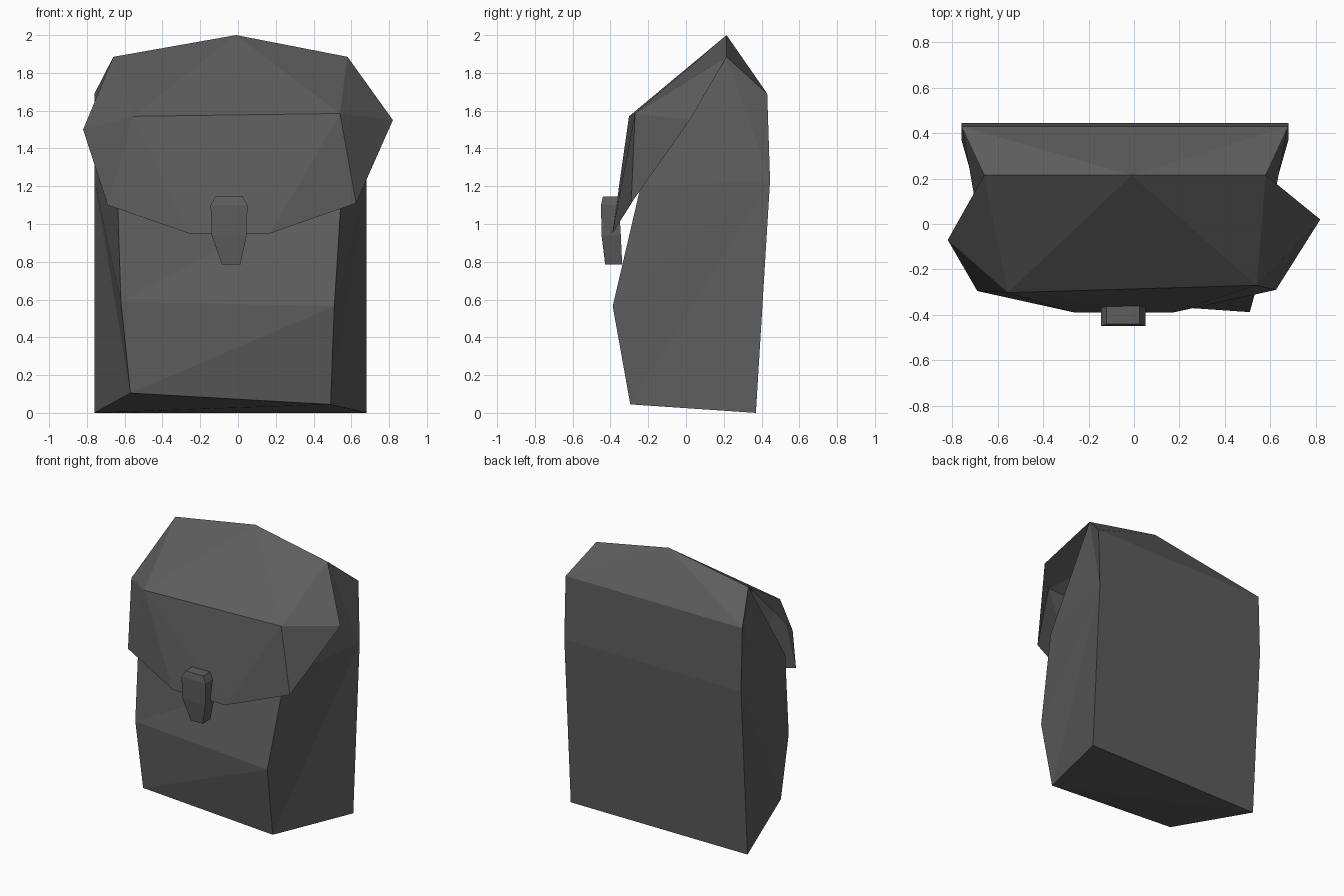
import bpy, bmesh

if "Cube" in bpy.data.objects:
    bpy.data.objects.remove(bpy.data.objects["Cube"])

grey = bpy.data.materials.new("dark_grey_canvas")
grey.diffuse_color = (0.11, 0.11, 0.11, 1)
grey.use_nodes = True
grey.node_tree.nodes["Principled BSDF"].inputs["Base Color"].default_value = grey.diffuse_color


def make(name, verts, faces, sheet=False):
    bm = bmesh.new()
    vs = [bm.verts.new(v) for v in verts]
    for f in faces:
        bm.faces.new([vs[i] for i in f])
    bmesh.ops.recalc_face_normals(bm, faces=bm.faces)
    # an open sheet must face up
    if sheet and sum(f.normal.z * f.calc_area() for f in bm.faces) < 0:
        bmesh.ops.reverse_faces(bm, faces=bm.faces)
    bmesh.ops.triangulate(bm, faces=bm.faces)
    me = bpy.data.meshes.new(name)
    bm.to_mesh(me)
    bm.free()
    me.materials.append(grey)
    ob = bpy.data.objects.new(name, me)
    bpy.context.collection.objects.link(ob)
    return ob


# body: side profile, each station is (left point, right point)
stations = [
    ((-0.76, 0.37, 0.0), (0.68, 0.37, 0.0)),
    ((-0.57, -0.29, 0.105), (0.49, -0.295, 0.045)),
    ((-0.62, -0.31, 0.59), (0.51, -0.388, 0.565)),
    ((-0.64, -0.24, 1.21), (0.55, -0.24, 1.2)),
    ((-0.66, 0.215, 1.885), (0.58, 0.215, 1.885)),
    ((-0.76, 0.43, 1.69), (0.68, 0.43, 1.69)),
    ((-0.76, 0.445, 1.23), (0.68, 0.445, 1.23)),
]
n = len(stations)
left = [s[0] for s in stations]
right = [s[1] for s in stations]
faces = [(i, (i + 1) % n, (i + 1) % n + n, i + n) for i in range(n) if i != 4]
# side panels fan out from the back middle
for o in (0, n):
    faces += [(6 + o, i + o, i + 1 + o) for i in range(5)]
make("bag_body", left + right, faces)

# lid: back slope, crown and hanging flap, as left / right / middle points
lid_left = [(-0.76, 0.43, 1.69), (-0.66, 0.215, 1.885), (-0.82, -0.07, 1.5),
            (-0.555, -0.302, 1.57), (-0.69, -0.295, 1.1), (-0.26, -0.39, 0.95)]
lid_right = [(0.68, 0.43, 1.69), (0.58, 0.215, 1.885), (0.82, 0.02, 1.55),
             (0.54, -0.27, 1.585), (0.625, -0.29, 1.11), (0.17, -0.39, 0.95)]
crown = 12
lid_faces = [(0, 6, crown), (3, crown, 9), (3, 9, 11), (3, 11, 5)]
for o in (0, 6):
    lid_faces += [(o, crown, 1 + o), (1 + o, crown, 3 + o), (1 + o, 3 + o, 2 + o),
                  (2 + o, 3 + o, 4 + o), (4 + o, 3 + o, 5 + o)]
make("lid_flap", lid_left + lid_right + [(-0.01, 0.215, 2.0)], lid_faces, sheet=True)

# buckle: rings of (z, x min, x max, y front, y back)
rings = [(1.145, -0.12, 0.025, -0.44, -0.36), (1.1, -0.145, 0.05, -0.45, -0.355),
         (0.94, -0.14, 0.046, -0.447, -0.345), (0.785, -0.085, 0.012, -0.428, -0.338)]
bv = []
for z, x0, x1, yf, yb in rings:
    bv += [(x0, yf, z), (x1, yf, z), (x1, yb, z), (x0, yb, z)]
bf = [(0, 1, 2, 3), (12, 13, 14, 15)]
for r in range(3):
    for k in range(4):
        a, b = r * 4 + k, r * 4 + (k + 1) % 4
        bf.append((a, b, b + 4, a + 4))
make("buckle", bv, bf)
